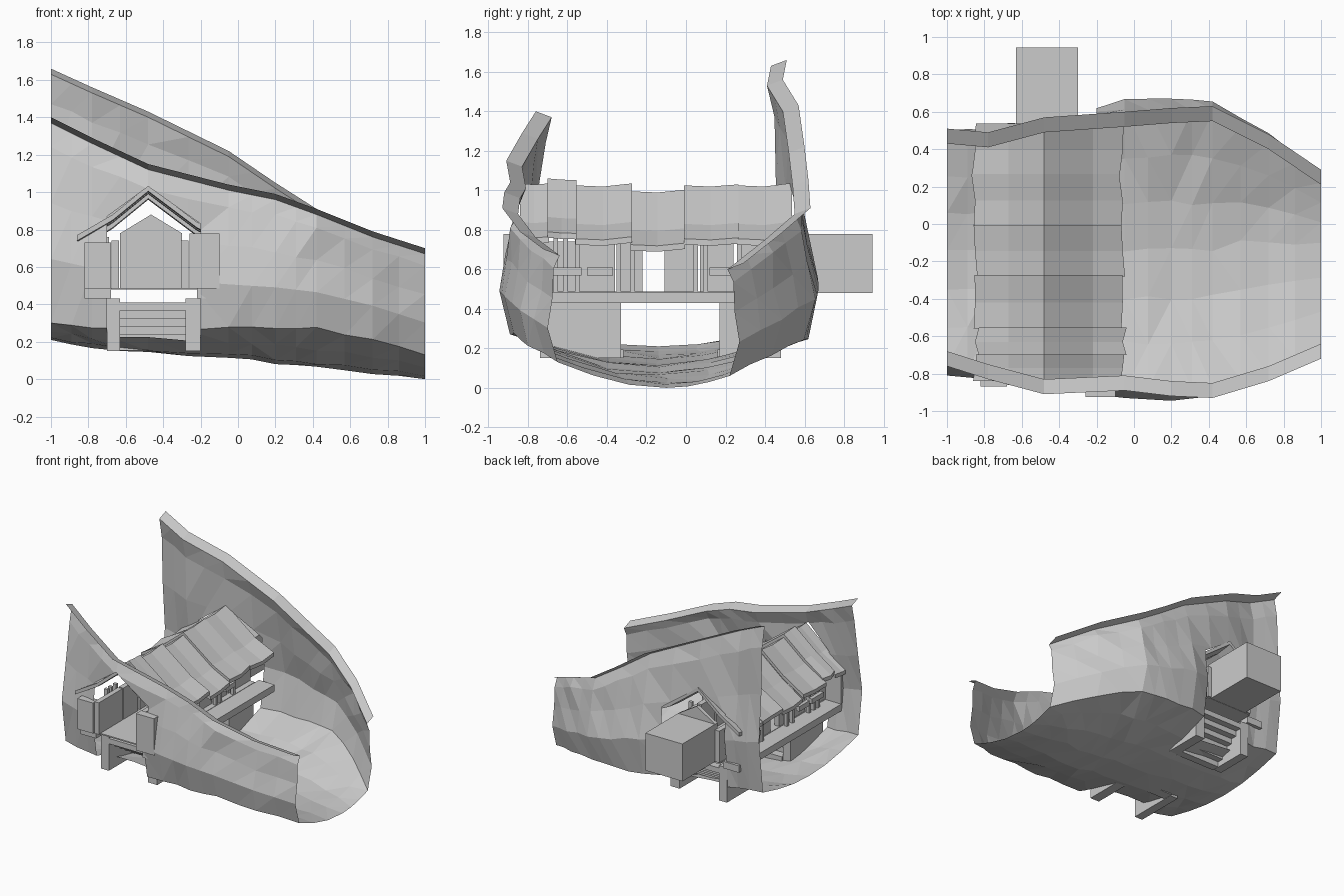
import bpy, bmesh, random
from mathutils import Vector

if "Cube" in bpy.data.objects:
    bpy.data.objects.remove(bpy.data.objects["Cube"])

random.seed(4)


def make(name, bm):
    me = bpy.data.meshes.new(name)
    bm.to_mesh(me)
    bm.free()
    ob = bpy.data.objects.new(name, me)
    bpy.context.collection.objects.link(ob)
    return ob


def box(name, x0, x1, y0, y1, z0, z1):
    bm = bmesh.new()
    bmesh.ops.create_cube(bm, size=1)
    for v in bm.verts:
        v.co = Vector((x0 + (v.co.x + .5) * (x1 - x0),
                       y0 + (v.co.y + .5) * (y1 - y0),
                       z0 + (v.co.z + .5) * (z1 - z0)))
    return make(name, bm)


def prism(name, rings):
    """Loft a closed outline through a list of rings and cap both ends."""
    bm = bmesh.new()
    rows = [[bm.verts.new(p) for p in r] for r in rings]
    n = len(rows[0])
    for a, b in zip(rows, rows[1:]):
        for i in range(n):
            bm.faces.new((a[i], a[(i + 1) % n], b[(i + 1) % n], b[i]))
    bm.faces.new(rows[0])
    bm.faces.new(rows[-1])
    bmesh.ops.recalc_face_normals(bm, faces=bm.faces)
    return make(name, bm)


# --- Canyon shell: x, floor z, then front (low z, belly y, rim y, rim z), back (same)
stations = [
    (-1.0, .21, .30, -.81, -.68, 1.37, .30, .50, .43, 1.63),
    (-.78, .17, .28, -.83, -.75, 1.26, .28, .50, .41, 1.53),
    (-.48, .14, .27, -.88, -.83, 1.12, .27, .56, .49, 1.40),
    (-.05, .12, .27, -.93, -.81, 1.01, .26, .655, .52, 1.19),
    (.20, .09, .27, -.945, -.84, .96, .25, .66, .54, 1.02),
    (.42, .06, .27, -.92, -.85, .88, .25, .655, .55, .88),
    (.72, .03, .22, -.84, -.76, .76, .16, .49, .40, .75),
    (1.0, .00, .13, -.70, -.64, .67, .06, .27, .21, .60),
]


def wall(low, belly, rim, top, out):
    h = top - low
    return [(rim + .08 * out, top + .03), (rim, top), (rim + .03 * out, top - .12 * h),
            (belly * .6 + rim * .4, low + .6 * h), (belly, low + .32 * h),
            (belly - .05 * out, low)]


def section(s):
    x, fz, lf, bf, rf, tf, lb, bb, rb, tb = s
    c = -.10 if x > .5 else -.14
    front, back = wall(lf, bf, rf, tf, -1), wall(lb, bb, rb, tb, 1)

    def floor(end):
        return [(end[0] + (c - end[0]) * t, fz + (end[1] - fz) * k)
                for t, k in ((.33, .48), (.66, .12))]
    pts = front + floor(front[-1]) + [(c, fz)] + floor(back[-1])[::-1] + back[::-1]
    out = []
    for i, (y, z) in enumerate(pts):
        if 1 < i < len(pts) - 2 and abs(x) < 1 and i != 4:
            y += random.uniform(-.013, .013)
            z = max(0, z + random.uniform(-.01, .01))
        out.append((x, y, z))
    return out


full = []
for a, b in zip(stations, stations[1:]):
    full += [a, tuple((p + q) / 2 for p, q in zip(a, b))]
full.append(stations[-1])
bm = bmesh.new()
rows = [[bm.verts.new(p) for p in section(s)] for s in full]
for a, b in zip(rows, rows[1:]):
    for i in range(len(a) - 1):
        bm.faces.new((a[i], a[i + 1], b[i + 1], b[i]))
bmesh.ops.triangulate(bm, faces=bm.faces)
bmesh.ops.recalc_face_normals(bm, faces=bm.faces)

# Gabled openings through both canyon walls, leaving the floor between them
cuts = [((-.70, 0, .5), (-1, 0, 0)), ((-.20, 0, .5), (1, 0, 0)), ((0, 0, .15), (0, 0, -1)),
        ((-.48, 0, 1.03), (.20, 0, .28)), ((-.48, 0, 1.03), (-.16, 0, .22))]
banks = (-.64, .36)
for co, no in cuts + [((0, y, 0), (0, 1, 0)) for y in banks]:
    bmesh.ops.bisect_plane(bm, geom=bm.verts[:] + bm.edges[:] + bm.faces[:],
                           plane_co=co, plane_no=no)
gone = []
for f in bm.faces:
    c = f.calc_center_median()
    if not banks[0] < c.y < banks[1] and all((c - Vector(p)).dot(Vector(n)) < 0 for p, n in cuts):
        gone.append(f)
bmesh.ops.delete(bm, geom=gone, context='FACES')
make("canyon_shell", bm)

# --- Roof: slightly uneven sections laid along the ridge
roof = [(-.85, .75), (-.67, .86), (-.48, 1.015), (-.22, .82), (-.06, .745)]
breaks = [-.84, -.70, -.56, -.28, -.01, .26, .53]
for k, (y0, y1) in enumerate(zip(breaks, breaks[1:])):
    lift = (.02, .045, .01, -.02, .01, .01)[k]
    tilt = (0, -.008, .01, .008, .005, .012)[k]
    rings = []
    d0, d1 = random.uniform(-.025, .02), random.uniform(-.02, .025)
    for y, w, dx in ((y0, 0, d0), ((y0 + y1) / 2, -.006, 0), (y1 + .006, tilt, d1)):
        top = [(x + (dx if i in (0, 4) else 0), y, z + lift + w) for i, (x, z) in enumerate(roof)]
        rings.append(top + [(x, y, z - .03) for x, y, z in reversed(top)])
    prism(f"roof_section_{k}", rings)

# --- Bridge floor and side galleries
box("bridge_floor", -.68, -.22, -.84, .53, .478, .488)
box("gallery_left", -.82, -.68, -.83, .50, .43, .485)
box("gallery_right", -.22, -.08, -.90, .58, .43, .485)

# --- Door jambs framing the front opening
box("front_jamb_right", -.26, -.10, -.925, -.86, .485, .78)
box("front_jamb_left", -.82, -.68, -.87, -.80, .485, .73)

# --- Side walls with a central window gap, posts and trim
for side, x in (("left", -.655), ("right", -.285)):
    for k, (y0, y1) in enumerate([(-.86, -.56), (-.55, -.36), (-.34, -.22),
                                  (-.11, .05), (.07, .24), (.26, .54)]):
        box(f"wall_{side}_{k}", x - .02, x + .02, y0, y1, .485, .74)
    s = -1 if side == "left" else 1
    for k, y in enumerate((-.66, -.61, -.55, -.34, -.27, .05, .10, .27)):
        box(f"post_{side}_{k}", x + s * .05 - .014, x + s * .05 + .014,
            y - .012, y + .012, .485, .76)
    for k, (y0, y1) in enumerate([(-.68, -.53), (-.50, -.37), (.12, .24)]):
        box(f"rail_{side}_{k}", x + s * .08 - .015, x + s * .08 + .015, y0, y1, .57, .61)

# --- Annex at the back with its gable end wall
box("annex", -.63, -.30, .53, .945, .48, .78)
gable = [(-.63, .48), (-.30, .48), (-.30, .78), (-.465, .88), (-.63, .78)]
prism("annex_gable", [[(x, y, z) for x, z in gable] for y in (.50, .53)])

# --- Abutments and stairs descending into the canyon from both sides
for side, outer, inner in (("front", -.74, -.33), ("back", .48, .17)):
    lo, hi = min(outer, inner), max(outer, inner)
    box(f"abutment_{side}_left", -.70, -.63, lo, hi, .15, .43)
    box(f"abutment_{side}_right", -.28, -.20, lo, hi, .15, .43)
    n = 6
    for k in range(n):
        y0 = outer + (inner - outer) * k / n
        y1 = outer + (inner - outer) * (k + 1.2) / n
        z = .41 - k * .043
        box(f"step_{side}_{k}", -.63, -.28, min(y0, y1), max(y0, y1), z - .043, z)
